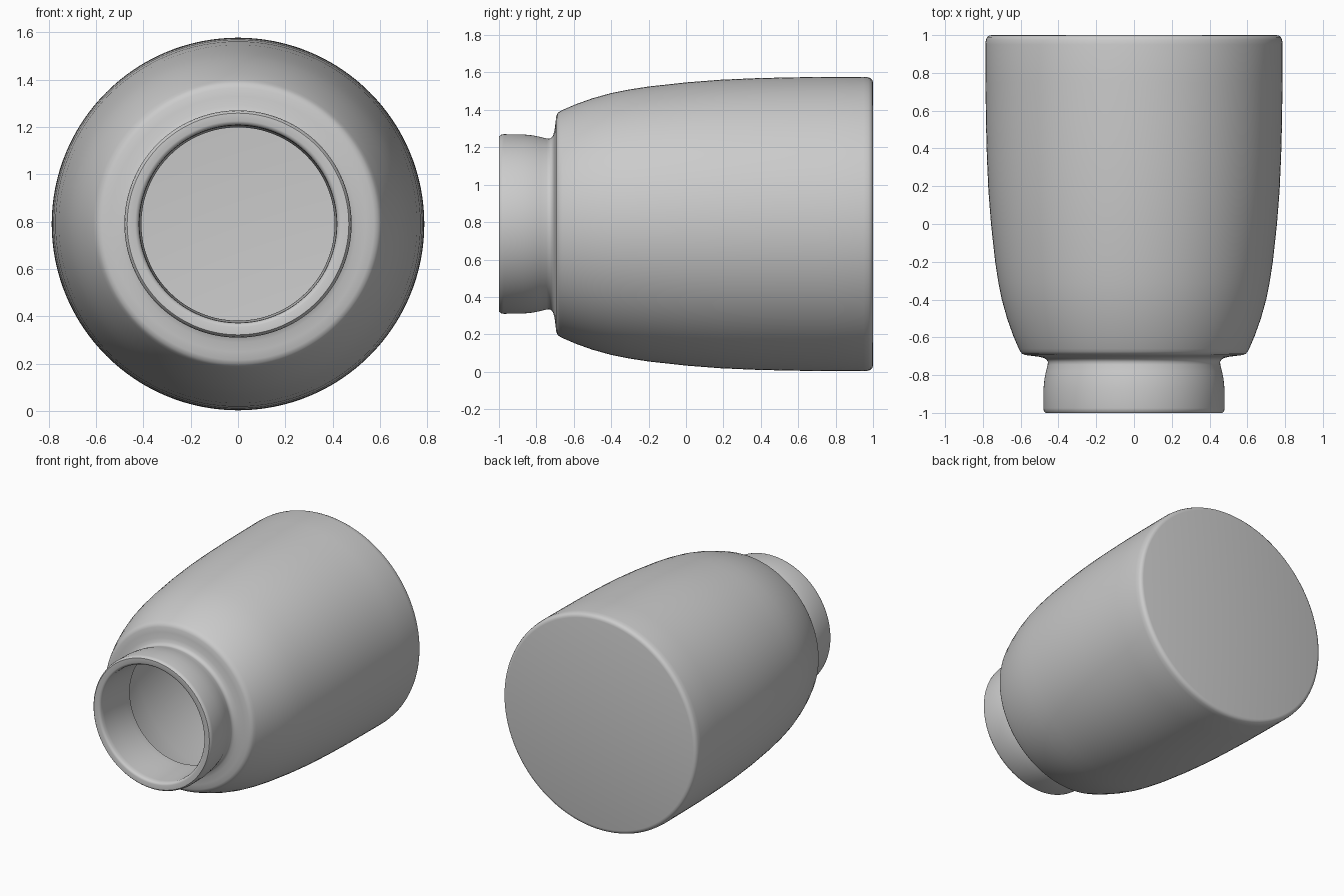
import bpy, bmesh, math
from mathutils import Vector

AXIS_Z = 0.79
SEGMENTS = 128

# Lathe profile as (radius, y): outside from back centre to the mouth
outer = [(0, 1), (0.755, 1), (0.768, 0.997), (0.778, 0.989), (0.784, 0.975),
         (0.787, 0.95), (0.786, 0.75), (0.784, 0.55), (0.779, 0.36), (0.771, 0.18),
         (0.757, 0), (0.735, -0.2), (0.718, -0.31), (0.70, -0.4), (0.672, -0.5),
         (0.64, -0.59), (0.61, -0.66), (0.602, -0.675), (0.592, -0.687),
         (0.575, -0.694), (0.54, -0.698), (0.50, -0.703), (0.475, -0.71),
         (0.463, -0.718), (0.456, -0.73), (0.457, -0.745), (0.466, -0.78),
         (0.474, -0.82), (0.479, -0.87), (0.48, -0.975), (0.477, -0.99), (0.468, -1)]
# Rim, neck bore and hollow interior back to the centre
inner = [(0.435, -1), (0.425, -0.996), (0.418, -0.985), (0.416, -0.96),
         (0.416, -0.85), (0.408, -0.72), (0.412, -0.665), (0.43, -0.652),
         (0.55, -0.645), (0.57, -0.63), (0.595, -0.575), (0.655, -0.4),
         (0.688, -0.2), (0.709, 0), (0.723, 0.18), (0.735, 0.5),
         (0.738, 0.92), (0.725, 0.945), (0.70, 0.95), (0, 0.95)]

# Spin the profile around the y axis
bm = bmesh.new()
verts = [bm.verts.new((r, y, AXIS_Z)) for r, y in outer + inner]
edges = [bm.edges.new(pair) for pair in zip(verts, verts[1:])]
bmesh.ops.spin(bm, geom=verts + edges, cent=Vector((0, 0, AXIS_Z)), axis=Vector((0, 1, 0)),
               angle=math.tau, steps=SEGMENTS, use_merge=True)
bmesh.ops.remove_doubles(bm, verts=bm.verts, dist=1e-5)
bmesh.ops.recalc_face_normals(bm, faces=bm.faces)

mesh = bpy.data.meshes.new("hollow_vessel")
bm.to_mesh(mesh)
bm.free()
vessel = bpy.data.objects.new("hollow_vessel", mesh)
bpy.context.collection.objects.link(vessel)

# Smooth body with crisp inner neck edge
bpy.context.view_layer.objects.active = vessel
vessel.select_set(True)
bpy.ops.object.shade_smooth_by_angle(angle=math.radians(40))
